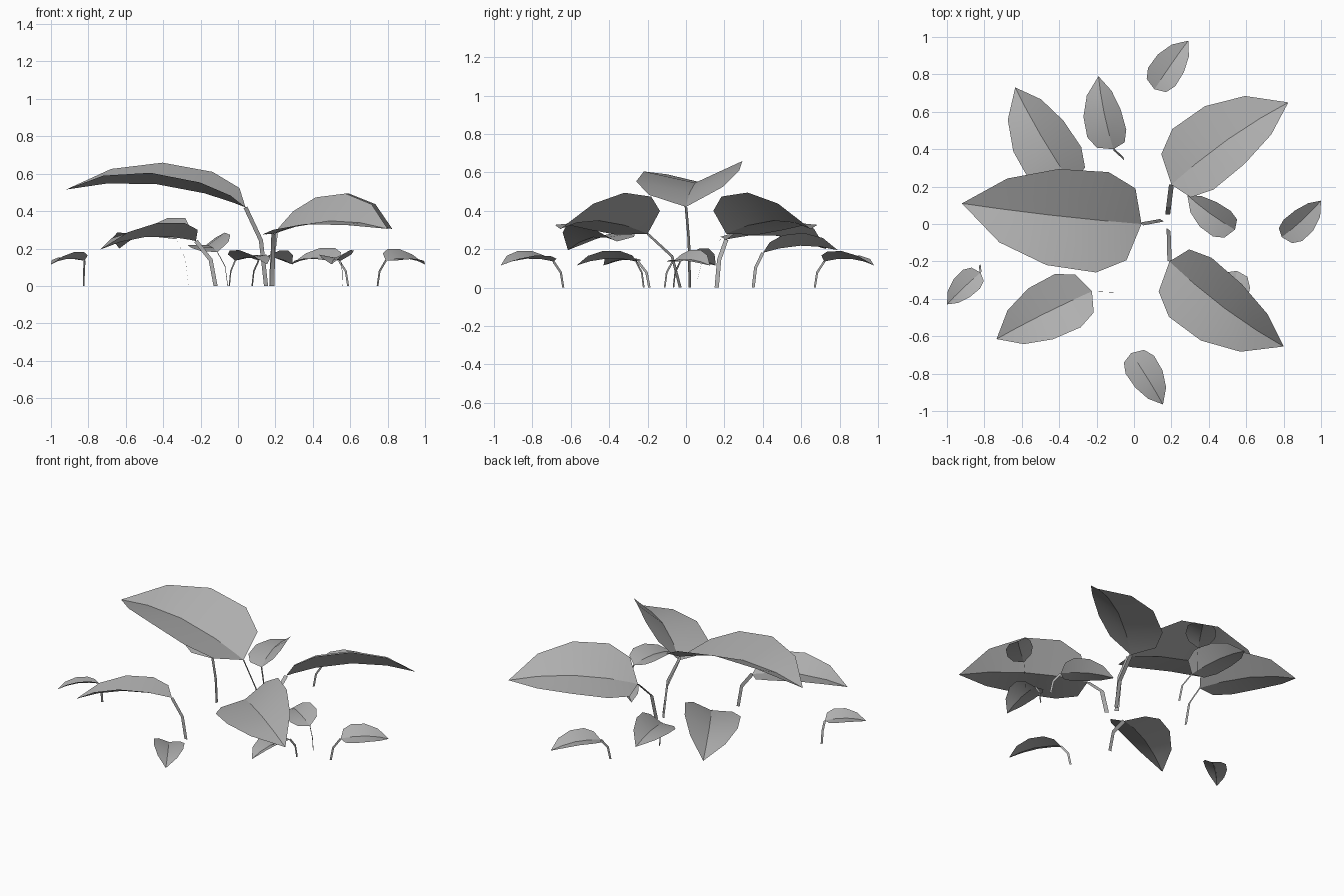
import bpy
from math import radians, cos, sin, atan2
from mathutils import Vector as V

if "Cube" in bpy.data.objects:
    bpy.data.objects.remove(bpy.data.objects["Cube"])

# Dark grey for leaves and stems
grey = bpy.data.materials.new("plant_grey")
grey.diffuse_color = (.43, .43, .43, 1)
grey.use_nodes = True
grey.node_tree.nodes["Principled BSDF"].inputs["Base Color"].default_value = grey.diffuse_color

# Unit leaf stations: (along, rib height, half width, edge height)
STATIONS = [(.065, .018, .2, .08), (.23, .055, .28, .145),
            (.51, .08, .268, .17), (.78, .055, .178, .118)]


def add_mesh(name, verts, faces):
    me = bpy.data.meshes.new(name)
    me.from_pydata([tuple(v) for v in verts], [], faces)
    me.update()
    me.materials.append(grey)
    ob = bpy.data.objects.new(name, me)
    bpy.context.collection.objects.link(ob)
    bpy.ops.object.select_all(action='DESELECT')
    ob.select_set(True)
    bpy.context.view_layer.objects.active = ob
    bpy.ops.object.shade_smooth_by_angle(angle=radians(30))


def leaf(name, base, tip, roll):
    """Folded, arched leaf from base to tip; positive roll lifts its left side."""
    length = (tip - base).length
    u = (tip - base).normalized()
    v = V((0, 0, 1)).cross(u).normalized()
    n = u.cross(v)
    a = radians(roll)
    v, n = v * cos(a) + n * sin(a), n * cos(a) - v * sin(a)
    verts = [base, tip]
    for t, rib, w, edge in STATIONS:
        verts += [base + (u * t + v * (s * w) + n * (edge if s else rib)) * length
                  for s in (1, 0, -1)]
    last = len(STATIONS) - 1
    faces = []
    for side in (0, 1):
        k = 2 + side
        faces.append((0, k + 1, k))
        for i in range(last):
            m = k + 3 * i
            faces.append((m, m + 1, m + 4, m + 3))
        m = k + 3 * last
        faces.append((m, m + 1, 1))
    add_mesh(name, verts, faces)


def stem(name, base, foot, width, angle):
    """Flat bent ribbon stem; its width lies along the given compass angle."""
    mid = base.lerp(foot, .75)
    mid.z = base.z * .58
    pts = [base, mid, foot]
    h = V((cos(angle), sin(angle), 0))
    verts = []
    for i, p in enumerate(pts):
        t = (pts[min(i + 1, 2)] - pts[max(i - 1, 0)]).normalized()
        s = (h - t * h.dot(t)).normalized() * width / 2
        verts += [p - s, p + s]
    for p in verts[-2:]:
        p.z = 0
    add_mesh(name, verts, [(0, 1, 3, 2), (2, 3, 5, 4)])


def sprig(name, base, tip, roll, foot=None, width=.013, ribbon=None):
    base, tip = V(base), V(tip)
    d = (tip - base).xy
    leaf(name + "_leaf", base, tip, roll)
    foot = V((*foot, 0)) if foot else V((*(base.xy - d.normalized() * .06), 0))
    angle = atan2(d.y, d.x) if ribbon is None else radians(ribbon)
    stem(name + "_stem", base, foot, width, angle)


# Three large leaves in the middle
sprig("large_left", (.04, 0, .42), (-.92, .11, .515), -6, (.15, .02), .026, 150)
sprig("large_back", (.2, .21, .28), (.825, .65, .305), -24, (.18, .05), .026, 0)
sprig("large_front", (.19, -.2, .28), (.8, -.655, .305), 24, (.185, -.03), .026)

# Medium leaves on the left
sprig("medium_front", (-.225, -.36, .24), (-.735, -.615, .195), 9, (-.12, -.365), .022, 0)
sprig("medium_back", (-.33, .21, .25), (-.635, .73, .2), -14, (-.265, .16), .022, 90)
sprig("medium_centre", (-.11, .4, .18), (-.19, .79, .195), -18, (-.055, .35), .016)

# Small low leaves around the edge, all at the same height
for name, x, y, tx, ty, roll in [
        ("middle", .54, -.03, .285, .155, -20),
        ("under", .55, -.25, .5, -.57, 8),
        ("back", .11, .72, .29, .98, -8),
        ("right", .79, -.07, 1, .125, 20),
        ("left", -.82, -.26, -1, -.43, 13),
        ("front", -.015, -.69, .155, -.965, -8)]:
    foot = (-.825, -.22) if name == "left" else None
    sprig("small_" + name, (x, y, .135), (tx, ty, .115), roll, foot)
